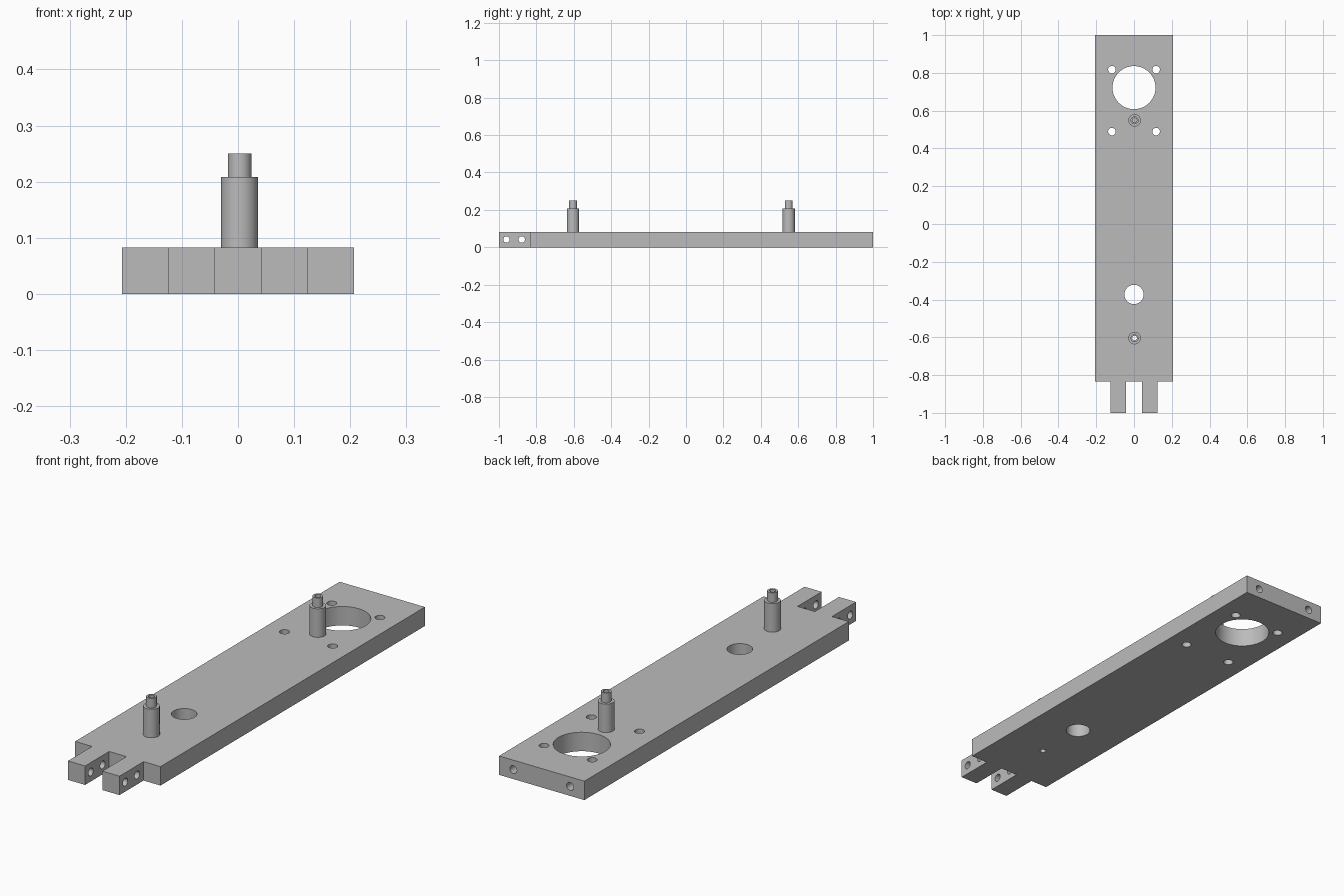
import bpy
import bmesh
import math
from mathutils import Matrix, Vector

cube = bpy.data.objects.get("Cube")
if cube:
    bpy.data.objects.remove(cube, do_unlink=True)

grey = bpy.data.materials.new("plain grey")
grey.use_nodes = True
colour = (0.5, 0.5, 0.5, 1)
grey.diffuse_color = colour
grey.node_tree.nodes["Principled BSDF"].inputs["Base Color"].default_value = colour

THICK = 0.083
MID = THICK / 2
POST_X = 0.003
FRONT_POST_Y, BACK_POST_Y = -0.604, 0.549


def make_object(name, bm):
    bmesh.ops.recalc_face_normals(bm, faces=bm.faces)
    mesh = bpy.data.meshes.new(name)
    bm.to_mesh(mesh)
    bm.free()
    mesh.materials.append(grey)
    obj = bpy.data.objects.new(name, mesh)
    bpy.context.collection.objects.link(obj)
    return obj


def drill(obj, centre, axis, radius, length):
    """Cut a round hole of the given length, centred on a point."""
    bm = bmesh.new()
    turn = Vector((0, 0, 1)).rotation_difference(Vector(axis)).to_matrix().to_4x4()
    bmesh.ops.create_cone(bm, cap_ends=True, segments=48, radius1=radius, radius2=radius,
                          depth=length, matrix=Matrix.Translation(centre) @ turn)
    cutter = make_object("hole_cutter", bm)
    cutter.hide_render = True
    mod = obj.modifiers.new("hole", 'BOOLEAN')
    mod.operation = 'DIFFERENCE'
    mod.solver = 'EXACT'
    mod.object = cutter
    bpy.context.view_layer.objects.active = obj
    bpy.ops.object.modifier_apply(modifier=mod.name)
    bpy.data.objects.remove(cutter, do_unlink=True)


def smooth(obj):
    bpy.ops.object.select_all(action='DESELECT')
    obj.select_set(True)
    bpy.context.view_layer.objects.active = obj
    bpy.ops.object.shade_smooth_by_angle(angle=math.radians(30))


# Base plate with two fork prongs, extruded from half an outline and its mirror
half = [(0.042, -0.833), (0.042, -1), (0.125, -1), (0.125, -0.833), (0.207, -0.833), (0.207, 1)]
outline = half + [(-x, y) for x, y in reversed(half)]
bm = bmesh.new()
face = bm.faces.new([bm.verts.new((x, y, 0)) for x, y in outline])
out = bmesh.ops.extrude_face_region(bm, geom=[face])
bmesh.ops.translate(bm, vec=(0, 0, THICK),
                    verts=[v for v in out["geom"] if isinstance(v, bmesh.types.BMVert)])
plate = make_object("base_plate", bm)

# Vertical holes through the plate
holes = [(0, 0.722, 0.114), (0, -0.373, 0.051), (POST_X, FRONT_POST_Y, 0.0125)]
holes += [(side * 0.117, y, 0.02) for side in (-1, 1) for y in (0.817, 0.489)]
for x, y, radius in holes:
    drill(plate, (x, y, MID), (0, 0, 1), radius, 0.2)

# Cross holes through each prong, and blind holes in the back end
for side in (-1, 1):
    for y in (-0.96, -0.878):
        drill(plate, (side * MID * 2, y, MID), (1, 0, 0), 0.017, 0.12)
    drill(plate, (side * 0.138, 1, MID), (0, 1, 0), 0.017, 0.24)
smooth(plate)


# Stepped hollow posts, turned from a profile
def post(name, y):
    profile = [(0.0125, THICK), (0.033, THICK), (0.033, 0.208),
               (0.021, 0.208), (0.021, 0.25), (0.0125, 0.25)]
    bm = bmesh.new()
    verts = [bm.verts.new((r, 0, z)) for r, z in profile]
    edges = [bm.edges.new((a, b)) for a, b in zip(verts, verts[1:] + verts[:1])]
    bmesh.ops.spin(bm, geom=verts + edges, cent=(0, 0, 0), axis=(0, 0, 1),
                   angle=math.tau, steps=48, use_merge=True)
    bmesh.ops.remove_doubles(bm, verts=bm.verts, dist=0.0001)
    obj = make_object(name, bm)
    obj.location = (POST_X, y, 0)
    smooth(obj)


post("front_post", FRONT_POST_Y)
post("back_post", BACK_POST_Y)
